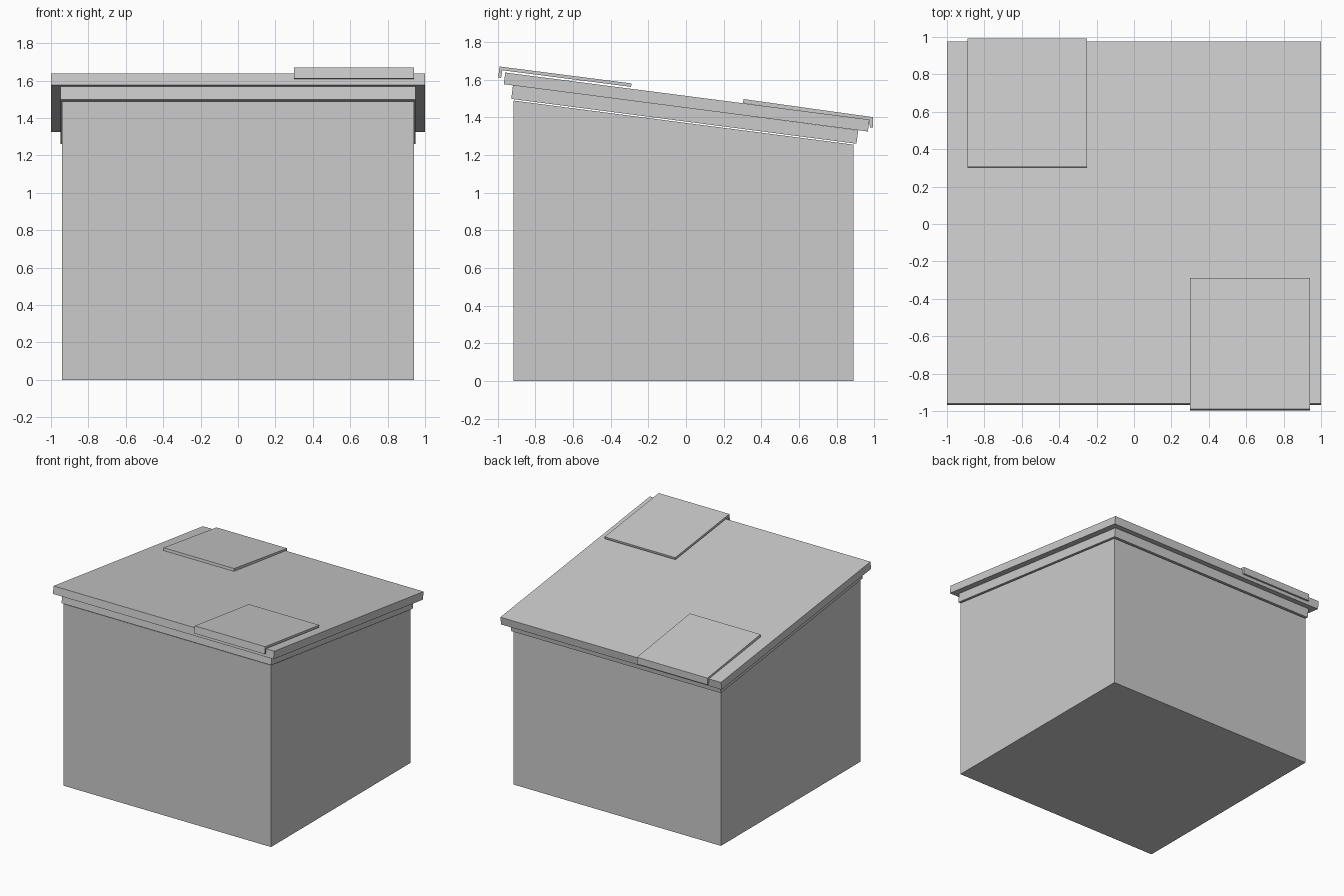
import bpy, bmesh

if "Cube" in bpy.data.objects:
    bpy.data.objects.remove(bpy.data.objects["Cube"])


def prism(name, x0, x1, profile):
    """Extrude a (y, z) side profile from x0 to x1."""
    bm = bmesh.new()
    face = bm.faces.new([bm.verts.new((x0, y, z)) for y, z in profile])
    ext = bmesh.ops.extrude_face_region(bm, geom=[face])
    moved = [v for v in ext["geom"] if isinstance(v, bmesh.types.BMVert)]
    bmesh.ops.translate(bm, vec=(x1 - x0, 0, 0), verts=moved)
    bmesh.ops.recalc_face_normals(bm, faces=bm.faces)
    mesh = bpy.data.meshes.new(name)
    bm.to_mesh(mesh)
    bm.free()
    obj = bpy.data.objects.new(name, mesh)
    bpy.context.collection.objects.link(obj)
    return obj


# Main block with a sloping top, just short of the trim
prism("body", -0.94, 0.94, [(-0.915, 0), (0.89, 0), (0.89, 1.255), (-0.915, 1.489)])

# Narrow trim layer under the roof
prism("roof_trim", -0.95, 0.95,
      [(-0.928, 1.498), (0.905, 1.26), (0.915, 1.331), (-0.919, 1.571)])

# Overhanging roof slab
prism("roof_slab", -1.0, 1.0,
      [(-0.968, 1.576), (0.966, 1.325), (0.975, 1.388), (-0.96, 1.638)])

# Front hatch with a folded lip over the eave
prism("front_hatch", 0.30, 0.94,
      [(-0.99, 1.67), (-0.998, 1.612), (-0.982, 1.610), (-0.976, 1.65),
       (-0.292, 1.562), (-0.289, 1.580)])

# Back hatch with a vertical lip over the eave
prism("back_hatch", -0.89, -0.25,
      [(0.306, 1.497), (0.303, 1.476), (0.972, 1.383), (0.978, 1.345),
       (0.993, 1.345), (0.993, 1.401)])
